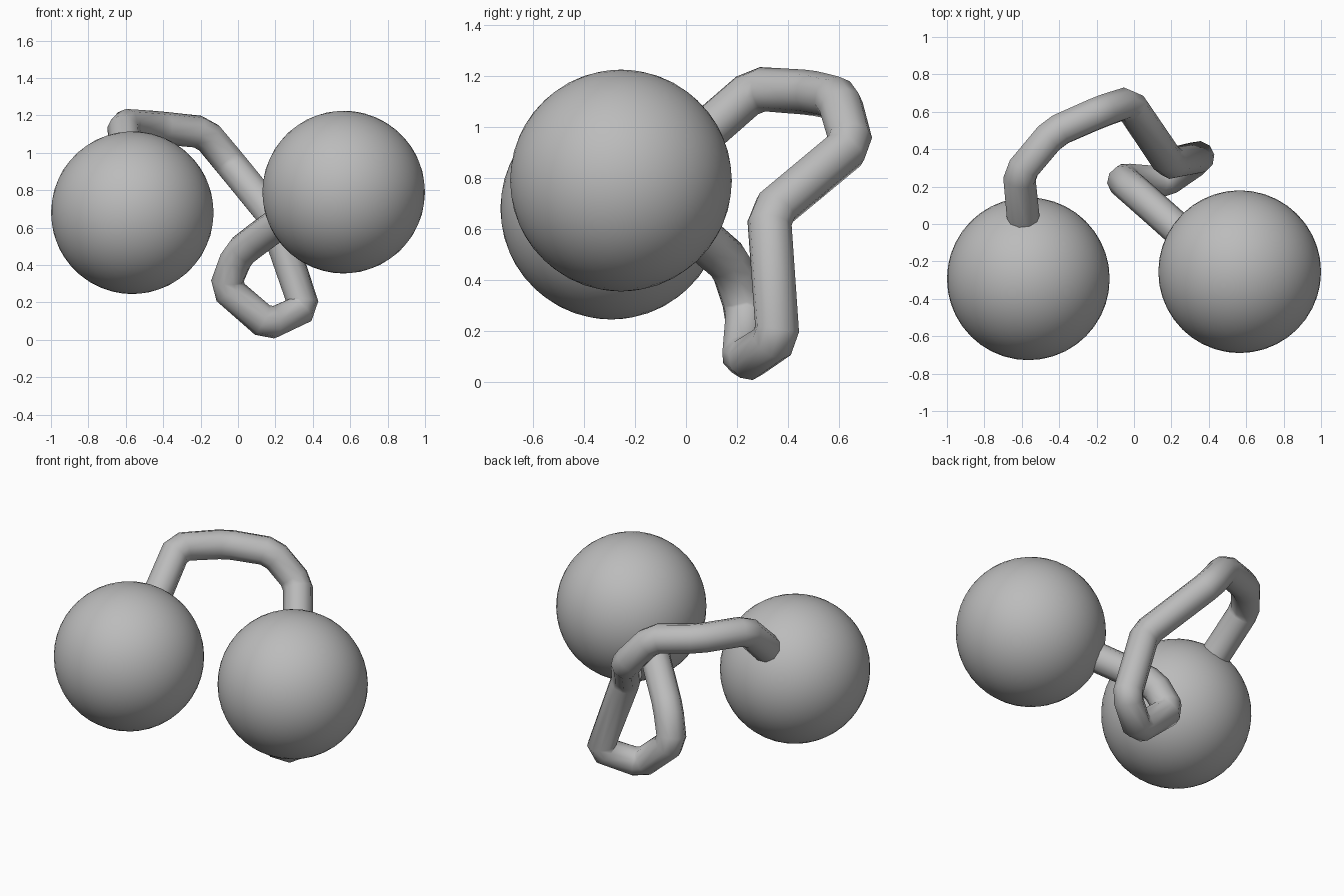
import bpy
import math
from mathutils import Vector

if "Cube" in bpy.data.objects:
    bpy.data.objects.remove(bpy.data.objects["Cube"])

grey = bpy.data.materials.new("mid_grey")
grey.diffuse_color = (0.5, 0.5, 0.5, 1)
grey.use_nodes = True
grey.node_tree.nodes["Principled BSDF"].inputs["Base Color"].default_value = grey.diffuse_color


def finish(obj, name, angle):
    obj.name = name
    obj.data.materials.clear()
    obj.data.materials.append(grey)
    bpy.ops.object.shade_smooth_by_angle(angle=math.radians(angle))


# Two round weights
for name, centre in (("left_ball", (-0.565, -0.293, 0.68)),
                     ("right_ball", (0.565, -0.255, 0.79))):
    bpy.ops.mesh.primitive_ico_sphere_add(subdivisions=4, radius=0.435, location=centre)
    finish(bpy.context.object, name, 40)

# Centre line of the bent tube, from the left ball to the right ball
path = [Vector(p) for p in (
    (-0.585, -0.04, 0.88), (-0.615, 0.27, 1.15), (-0.43, 0.49, 1.135),
    (-0.18, 0.60, 1.11), (-0.03, 0.65, 0.93), (0.19, 0.325, 0.66),
    (0.355, 0.36, 0.17), (0.16, 0.225, 0.08), (-0.07, 0.24, 0.28),
    (0.00, 0.18, 0.46), (0.13, 0.065, 0.56), (0.27, -0.06, 0.66))]

# Cut each bend short so the tube turns in two steps
points = [path[0]]
for a, b, c in zip(path, path[1:], path[2:]):
    for end in (a, c):
        points.append(b + (end - b).normalized() * 0.04)
points.append(path[-1])

curve = bpy.data.curves.new("connecting_tube", "CURVE")
curve.dimensions = "3D"
curve.bevel_depth = 0.088
curve.bevel_resolution = 3
curve.use_fill_caps = True
spline = curve.splines.new("POLY")
spline.points.add(len(points) - 1)
for point, co in zip(spline.points, points):
    point.co = (*co, 1)

tube = bpy.data.objects.new("connecting_tube", curve)
bpy.context.collection.objects.link(tube)
bpy.ops.object.select_all(action="DESELECT")
tube.select_set(True)
bpy.context.view_layer.objects.active = tube
bpy.ops.object.convert(target="MESH")
finish(bpy.context.object, "connecting_tube", 50)
